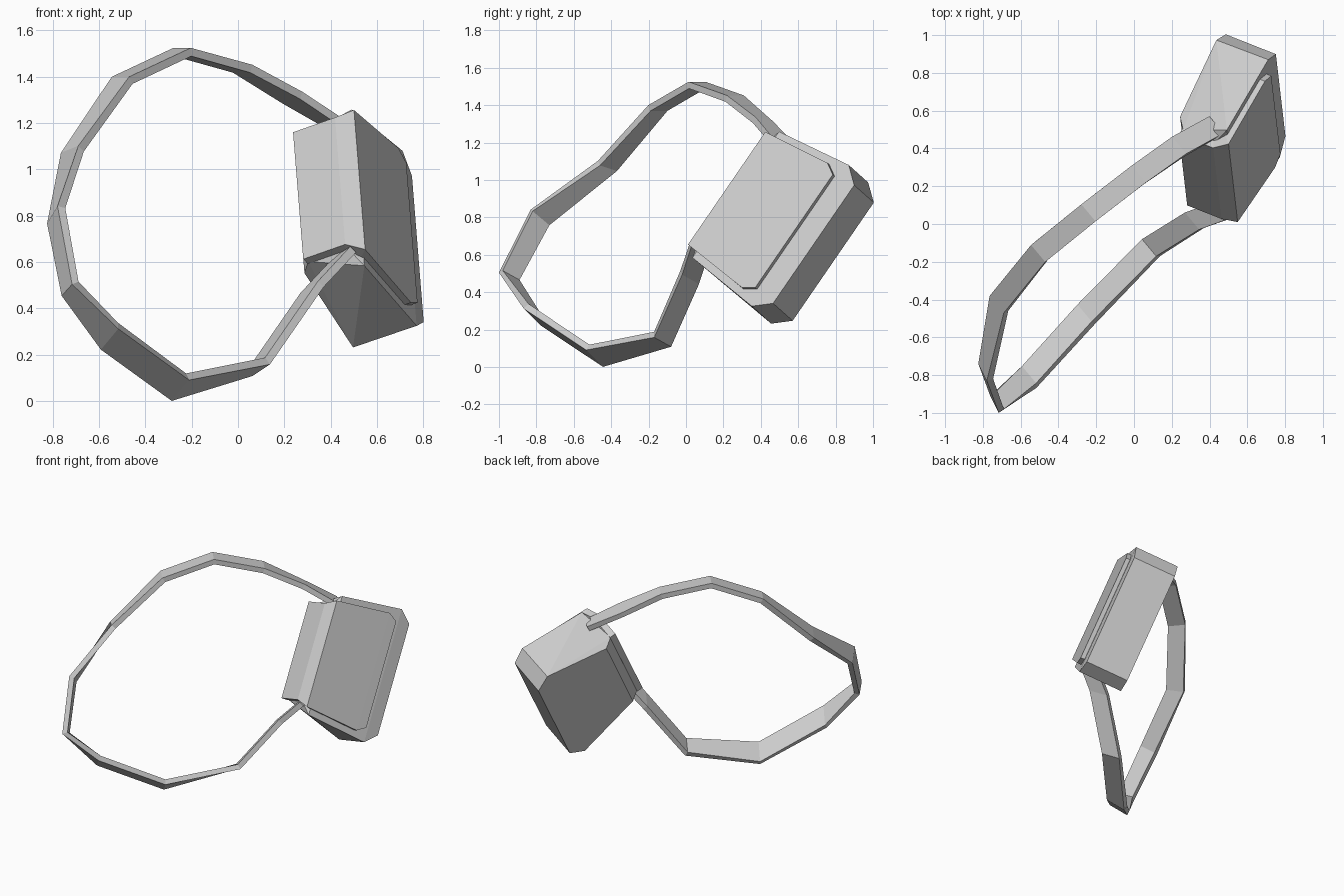
import bpy, bmesh
from mathutils import Vector

if "Cube" in bpy.data.objects:
    bpy.data.objects.remove(bpy.data.objects["Cube"])

# Bag axes: U along the width, W from top to base, N out through the flap
U = Vector((-.066, .565, .823)).normalized()
W = Vector((.463, .748, -.477))
W = (W - U * W.dot(U)).normalized()
N = W.cross(U)
MID = .874


def bag(side, w, n):
    return U * (MID + side) + W * w + N * n


def finish(bm, name):
    bmesh.ops.recalc_face_normals(bm, faces=bm.faces)
    me = bpy.data.meshes.new(name)
    bm.to_mesh(me)
    bm.free()
    ob = bpy.data.objects.new(name, me)
    bpy.context.collection.objects.link(ob)
    return ob


def sweep(bm, rings):
    # joins closed cross-sections into a capped solid
    vs = [[bm.verts.new(p) for p in r] for r in rings]
    k = len(vs[0])
    for a, b in zip(vs, vs[1:]):
        for i in range(k):
            bm.faces.new((a[i], a[(i + 1) % k], b[(i + 1) % k], b[i]))
    bm.faces.new(vs[0])
    bm.faces.new(vs[-1][::-1])


# Bag body: mirrored outline, (half width, w, n), closed as a convex block
bm = bmesh.new()
half = [(.384, .557, .352), (.384, .557, .652), (.459, .46, .352), (.459, .465, .66),
        (.325, .02, .355), (.41, .0, .652), (.325, -.05, .41), (.325, -.05, .60)]
for h, w, n in half:
    for s in (-1, 1):
        bm.verts.new(bag(s * h, w, n))
bmesh.ops.convex_hull(bm, input=bm.verts)
bmesh.ops.dissolve_limit(bm, angle_limit=.03, verts=bm.verts, edges=bm.edges)
finish(bm, "bag_body")

# Flap: folded sheet over the top and front, (half width, outer w n, inner w n)
bm = bmesh.new()
flap = [(.333, -.088, .405, -.045, .405), (.333, -.088, .61, -.045, .59),
        (.366, -.05, .685, -.01, .645), (.405, .366, .688, .366, .65),
        (.367, .433, .688, .433, .65)]
sweep(bm, [[bag(-h, a, b), bag(h, a, b), bag(h, c, d), bag(-h, c, d)]
           for h, a, b, c, d in flap])
finish(bm, "bag_flap")

# Strap: flat ribbon along a loop, (x, y, z, sideways tilt)
path = [(.43, .52, 1.19, .0), (.235, .41, 1.31, .02), (.02, .26, 1.435, 0),
        (-.24, .06, 1.507, 0), (-.50, -.15, 1.385, .0), (-.715, -.42, 1.075, .03),
        (-.785, -.78, .80, .075), (-.725, -.945, .485, .05), (-.555, -.81, .28, .09),
        (-.255, -.48, .06, .09), (.09, -.125, .148, .05), (.32, .02, .48, .05),
        (.46, .07, .63, .05)]
pts = [Vector(p[:3]) for p in path]
rings = []
for i, p in enumerate(pts):
    t = (pts[min(i + 1, len(pts) - 1)] - pts[max(i - 1, 0)]).normalized()
    side = Vector((.075, -.09, path[i][3]))
    if 6 <= i <= 7:
        side.x = .045
    th = t.cross(side).normalized() * .018
    side = side * .5
    rings.append([p - side - th, p + side - th, p + side + th, p - side + th])
bm = bmesh.new()
sweep(bm, rings)
finish(bm, "shoulder_strap")
